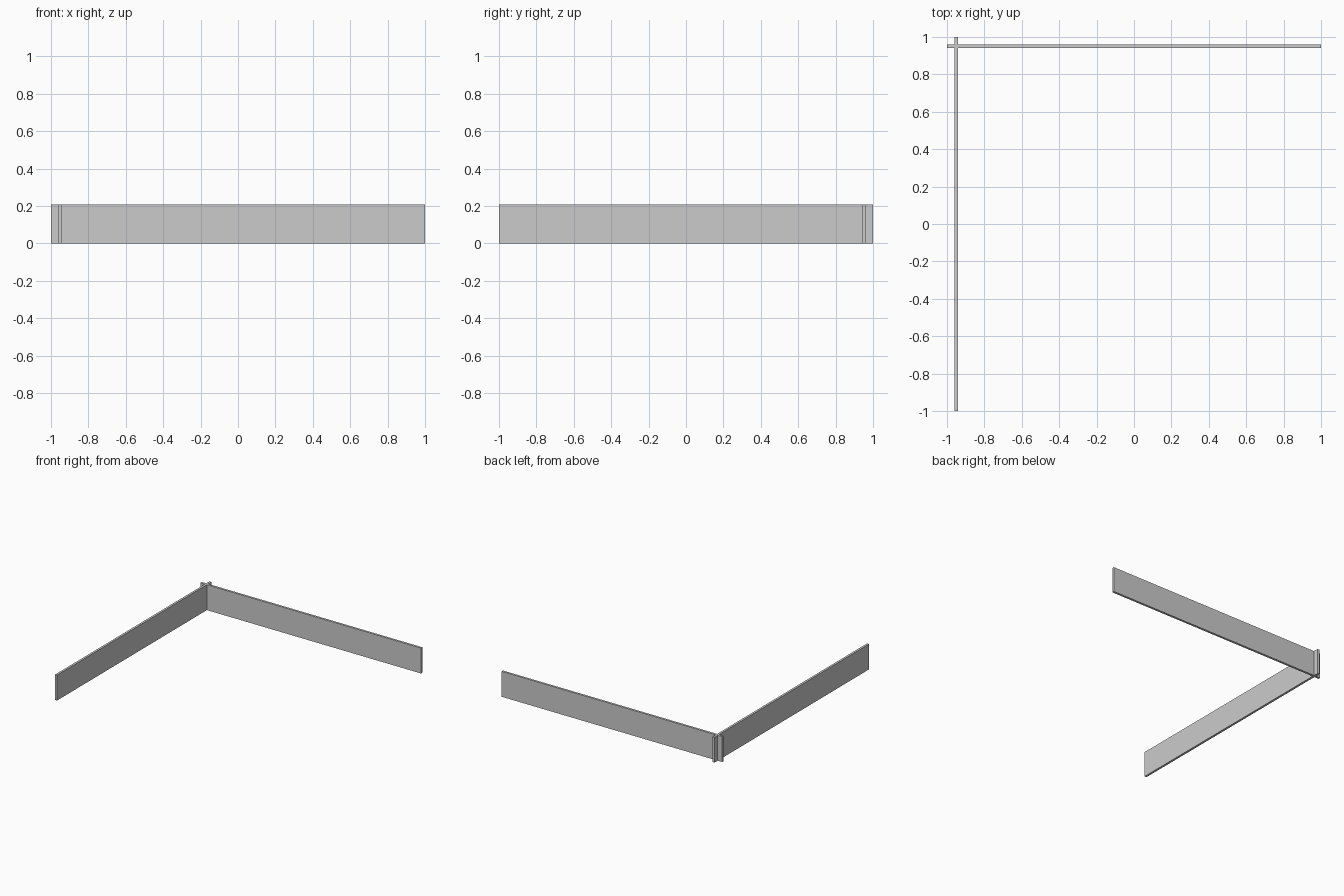
import bpy

if "Cube" in bpy.data.objects:
    bpy.data.objects.remove(bpy.data.objects["Cube"])

LENGTH, THICK, HEIGHT = 2.0, 0.018, 0.208
OFFSET = 0.95


def board(name, location, size):
    bpy.ops.mesh.primitive_cube_add(size=1, location=location)
    obj = bpy.context.object
    obj.name = name
    obj.scale = size
    bpy.ops.object.transform_apply(location=False, rotation=False, scale=True)
    return obj


# Two long thin boards crossing near the back left corner
board("back_board", (0, OFFSET, HEIGHT / 2), (LENGTH, THICK, HEIGHT))
board("left_board", (-OFFSET, 0, HEIGHT / 2), (THICK, LENGTH, HEIGHT))
